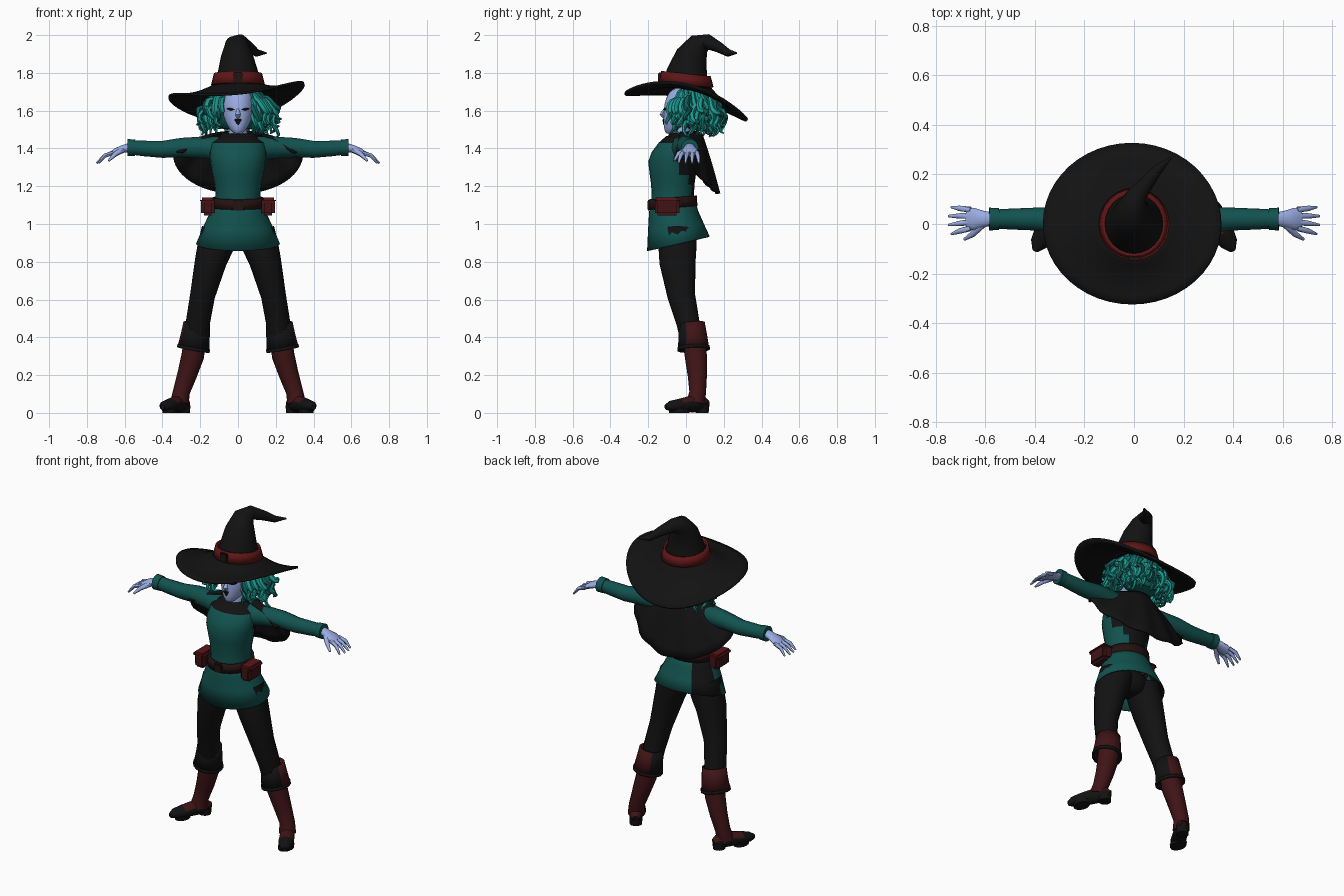
import bpy
import bmesh
import random
from math import sin, cos, pi, radians, atan2, degrees
from mathutils import Vector

random.seed(4)
cube = bpy.data.objects.get("Cube")
if cube:
    bpy.data.objects.remove(cube)


def material(name, *rgb):
    mat = bpy.data.materials.new(name)
    mat.use_nodes = True
    mat.diffuse_color = (*rgb, 1)
    shader = next(n for n in mat.node_tree.nodes if n.type == 'BSDF_PRINCIPLED')
    shader.inputs["Base Color"].default_value = (*rgb, 1)
    shader.inputs["Roughness"].default_value = 0.9
    return mat


BLACK = material("black cloth", .006, .006, .006)
TEAL = material("tunic teal", .006, .085, .078)
BRIGHT = material("bright hair teal", .012, .33, .29)
DEEP = material("deep hair teal", .006, .12, .11)
SKIN = material("pale blue skin", .32, .41, .76)
BOOT = material("boot red brown", .05, .007, .008)
RED = material("hat band red", .11, .008, .008)
BELT = material("belt brown", .018, .006, .006)


def add_loft(bm, rings, closed=True, capped=True):
    """Skin a list of point rings with quads."""
    rows = [[bm.verts.new(p) for p in ring] for ring in rings]
    count = len(rows[0])
    for low, high in zip(rows, rows[1:]):
        for i in range(count if closed else count - 1):
            j = (i + 1) % count
            bm.faces.new((low[i], low[j], high[j], high[i]))
    if capped and closed:
        bm.faces.new(rows[0])
        bm.faces.new(rows[-1])


def finish(name, bm, mats, rule=None, thick=0, smooth=0):
    """Turn a bmesh into a shaded object, painting faces by a rule."""
    bmesh.ops.recalc_face_normals(bm, faces=bm.faces)
    if rule:
        for face in bm.faces:
            face.material_index = int(rule(face.calc_center_median(), face.normal))
    mesh = bpy.data.meshes.new(name)
    bm.to_mesh(mesh)
    bm.free()
    obj = bpy.data.objects.new(name, mesh)
    bpy.context.collection.objects.link(obj)
    for mat in mats:
        mesh.materials.append(mat)
    if smooth:
        obj.modifiers.new("Smooth", 'SUBSURF').levels = smooth
    if thick:
        solid = obj.modifiers.new("Thickness", 'SOLIDIFY')
        solid.thickness, solid.offset = thick, 0
    bpy.ops.object.select_all(action='DESELECT')
    obj.select_set(True)
    bpy.context.view_layer.objects.active = obj
    bpy.ops.object.shade_smooth_by_angle(angle=radians(45))
    return obj


def loft(name, rings, mats, closed=True, capped=True, **options):
    bm = bmesh.new()
    add_loft(bm, rings, closed, capped)
    return finish(name, bm, mats, **options)


def level(x, y, z, rx, ry, tilt=0, sides=24):
    """Horizontal oval ring; tilt raises the back."""
    turns = [2 * pi * i / sides for i in range(sides)]
    return [Vector((x + rx * cos(a), y + ry * sin(a), z + tilt * sin(a))) for a in turns]


def tube_rings(path, radii, ref=(1, 0, 0), sides=14):
    """Rings square to a path; radii are numbers or (along ref, across) pairs."""
    points, rings = [Vector(p) for p in path], []
    for i, point in enumerate(points):
        tangent = (points[min(i + 1, len(points) - 1)] - points[max(i - 1, 0)]).normalized()
        u = Vector(ref)
        u = (u - tangent * u.dot(tangent)).normalized()
        v = tangent.cross(u)
        r = radii[i] if isinstance(radii[i], tuple) else (radii[i], radii[i])
        turns = [2 * pi * k / sides for k in range(sides)]
        rings.append([point + u * r[0] * cos(a) + v * r[1] * sin(a) for a in turns])
    return rings


def box(name, center, size, mat, bevel=.01):
    bm = bmesh.new()
    bmesh.ops.create_cube(bm, size=1)
    bmesh.ops.scale(bm, vec=size, verts=bm.verts)
    bmesh.ops.translate(bm, vec=center, verts=bm.verts)
    bmesh.ops.bevel(bm, geom=bm.edges[:], offset=bevel, segments=2, affect='EDGES')
    return finish(name, bm, [mat])


# Hat: drooping brim, bent cone, band and buckle
def brim_ring(t):
    ring = []
    for i in range(48):
        a = 2 * pi * i / 48
        inner = 1.735 - .012 * sin(a)
        edge = 1.62 + .035 * cos(a) - .07 * sin(a) + .085 * cos(a) ** 2
        z = inner * (1 - t) + edge * t - .02 * sin(pi * t)
        ring.append(Vector(((.12 + .24 * t) * cos(a) - .008 * t, (.125 + .2 * t) * sin(a), z)))
    return ring


loft("hat_brim", [brim_ring(i / 6) for i in range(7)], [BLACK], capped=False, thick=.012)
cone_path = [(0, 0, 1.72), (0, .005, 1.8), (-.005, .03, 1.89), (-.005, .07, 1.95),
             (.01, .115, 1.965), (.06, .175, 1.935), (.1, .225, 1.905), (.15, .268, 1.905)]
loft("hat_cone", tube_rings(cone_path, [.13, .108, .085, .062, .04, .028, .02, .004], sides=20), [BLACK])
loft("hat_band", [level(0, 0, 1.735, .137, .14, -.012), level(0, 0, 1.795, .122, .125, -.014)],
     [RED], capped=False, thick=.012)
box("band_buckle", (0, -.138, 1.775), (.05, .02, .055), BELT, .005)

# Head, neck and face
loft("head", [level(0, -.085, 1.475, .015, .02), level(0, -.062, 1.5, .045, .055),
              level(0, -.03, 1.55, .073, .09), level(0, -.02, 1.6, .085, .1),
              level(0, -.01, 1.67, .085, .1), level(0, 0, 1.73, .06, .07)], [SKIN], smooth=1)
loft("neck", [level(0, -.02, 1.4, .06, .05), level(0, -.02, 1.52, .045, .045)], [SKIN])
loft("nose", tube_rings([(0, -.112, 1.61), (0, -.126, 1.58), (0, -.114, 1.565)], [.006, .014, .01],
                        sides=8), [SKIN])
loft("mouth", tube_rings([(0, -.105, 1.565), (0, -.121, 1.55), (0, -.116, 1.525)],
                         [.004, (.02, .004), .004], sides=8), [BLACK])
for s, side in ((1, "left"), (-1, "right")):
    loft("eye_" + side, tube_rings([(s * .02, -.117, 1.605), (s * .04, -.111, 1.608), (s * .06, -.095, 1.61)],
                                   [.002, .007, .002], (0, 0, 1), 8), [BLACK])

# Hair: dark under-cap and spiralling locks that leave the face open
loft("hair_cap", [level(0, .075, 1.49, .1, .07), level(0, .06, 1.56, .14, .1),
                  level(0, .05, 1.65, .135, .115), level(0, .03, 1.73, .1, .1)], [DEEP], smooth=1)
for name, mat, amount in (("hair_curls", BRIGHT, 62), ("hair_shadow_curls", DEEP, 26)):
    bm = bmesh.new()
    for k in range(amount):
        a = radians(-90 + 38 + 284 * (k + random.random()) / amount)
        reach, drop = random.uniform(.12, .205), random.uniform(1.46, 1.55)
        phase, coil = random.uniform(0, 2 * pi), random.uniform(.012, .024)
        path, radii = [], []
        for i in range(15):
            t = i / 14
            out = .09 + (reach - .09) * sin(t * pi * .62)
            spin = phase + t * 13
            x = cos(a) * out * 1.08 + coil * t * cos(spin)
            y = .03 + sin(a) * out * .88 + coil * t * sin(spin)
            path.append((x, y, 1.7 + (drop - 1.7) * t + coil * .5 * cos(spin * 1.3)))
            radii.append(.004 + .014 * sin(pi * (.15 + .83 * t)))
        add_loft(bm, tube_rings(path, radii, (-sin(a), cos(a), .1), 6))
    finish(name, bm, [mat])

# Tunic bodice with a dark back, collar and belt
loft("bodice", [level(0, -.07, 1.1, .122, .112), level(0, -.07, 1.15, .118, .112),
                level(0, -.07, 1.21, .125, .115), level(0, -.07, 1.26, .135, .122),
                level(0, -.07, 1.33, .147, .13), level(0, -.06, 1.38, .15, .122),
                level(0, -.045, 1.43, .14, .1), level(0, -.03, 1.465, .09, .075)], [TEAL, BLACK],
     rule=lambda c, n: c.y > .13 - .5 * (c.z - 1.1) - .06 and 1.15 < c.z < 1.4 or c.z > 1.44)
loft("collar", [level(0, -.025, 1.43, .115, .085), level(0, -.015, 1.485, .075, .07, .01)], [BLACK],
     capped=False, thick=.01)
loft("belt", [level(0, -.07, 1.085, .133, .124, .01), level(0, -.07, 1.14, .128, .12, .01)], [BELT],
     capped=False, thick=.014)
box("belt_buckle", (0, -.198, 1.1), (.055, .014, .055), BELT, .005)


# Flared skirt with one dark side panel
def skirt_panel(center, normal):
    return 130 < degrees(atan2(center.y + .05, center.x)) < 176


loft("tunic_skirt", [level(0, -.07, 1.12, .123, .115, 0, 36), level(0, -.065, 1.06, .145, .127, .005, 36),
                     level(0, -.052, .98, .182, .145, .015, 36), level(0, -.04, .895, .218, .162, .037, 36)],
     [TEAL, BLACK], capped=False, rule=skirt_panel, thick=.008)
loft("hips", [level(0, -.045, .86, .06, .06), level(0, -.045, .91, .14, .1),
              level(0, -.055, 1.02, .14, .1)], [BLACK], smooth=1)

# Capelet draped over the shoulders and down the back
cape_rows = []
for row in range(8):
    t = row / 7
    ring = []
    for i in range(37):
        a = radians(-118 + 236 * i / 36)
        back = max(0, cos(a))
        front = max(0, -cos(a))
        fold = .009 * t * sin(a * 11)
        x = sin(a) * (.085 + .26 * t ** .85 - .03 * t * front)
        y = .005 + cos(a) * (.075 + .09 * t * back + .07 * t * front) + fold
        z = 1.485 + .012 * sin(pi * t) - t * (.1 + .225 * back ** .9) - .02 * front * t
        ring.append(Vector((x, y, z)))
    cape_rows.append(ring)
loft("capelet", cape_rows, [BLACK], closed=False, thick=.01)

for s, side in ((1, "left"), (-1, "right")):
    def mirrored(points):
        return [(s * x, y, z) for x, y, z in points]

    def limb(name, points, radii, mats, ref=(1, 0, 0), sides=14, **options):
        return loft(name + "_" + side, tube_rings(mirrored(points), radii, ref, sides), mats, **options)

    # Sleeve with turned cuff
    limb("sleeve", [(.1, -.02, 1.4), (.18, 0, 1.405), (.3, .015, 1.405), (.4, .02, 1.395),
                    (.5, .02, 1.4), (.57, .02, 1.405)],
         [.065, .06, .052, .046, .042, .038], [TEAL], (0, 1, 0))
    limb("sleeve_cuff", [(.545, .02, 1.404), (.585, .02, 1.405)], [.044, .046], [TEAL], (0, 1, 0))

    # Hand with spread, drooping fingers
    limb("palm", [(.57, .02, 1.405), (.61, .02, 1.398), (.645, .02, 1.385), (.675, .02, 1.37)],
         [.026, (.034, .02), (.045, .018), (.04, .012)], [SKIN], (0, 1, 0))
    for k in range(4):
        y = -.017 + .025 * k
        tip = -.04 + .036 * k
        bend = .012 * abs(k - 1.5)
        limb("finger_%d" % (k + 1), [(.66, y, 1.377), (.705, (y + tip) / 2, 1.362), (.755 - bend, tip, 1.322)],
             [.012, .011, .005], [SKIN], (0, 1, 0), 8)
    limb("thumb", [(.61, 0, 1.392), (.65, -.04, 1.37), (.685, -.062, 1.335)], [.016, .013, .006],
         [SKIN], (0, 1, 0), 8)

    # Trouser leg, split-colour cuff and boot
    limb("trouser", [(.095, -.045, .96), (.12, -.045, .88), (.145, -.045, .8), (.188, -.025, .62),
                     (.212, .01, .48), (.222, .035, .36)],
         [(.1, .1), (.095, .103), (.084, .098), (.066, .075), (.064, .063), (.058, .06)], [BLACK])
    limb("boot_cuff", [(.218, .03, .475), (.226, .036, .41), (.236, .04, .34)], [.066, .072, .08],
         [BLACK, BOOT], capped=False, thick=.01, rule=lambda c, n: (c.x * s - .226) * .9 + c.y - .036 > .012)
    limb("boot_cuff_trim", [(.234, .04, .35), (.237, .041, .333)], [.083, .084], [BLACK],
         capped=False, thick=.008)
    limb("boot_shaft", [(.225, .045, .4), (.24, .052, .3), (.27, .06, .2), (.3, .062, .11), (.31, .05, .05)],
         [.06, .06, .052, .045, .05], [BOOT])

    # Foot turned outward, dark toe and sole with a heel block
    limb("shoe", [(.272, .115, .04), (.285, .094, .045), (.32, .035, .048), (.36, -.035, .04),
                  (.385, -.08, .036), (.4, -.108, .03)],
         [(.018, .025), (.036, .04), (.042, .045), (.045, .035), (.035, .028), (.012, .014)],
         [BLACK, BOOT], (1, .55 * s, 0), 16, rule=lambda c, n: c.z > .055 and c.y > -.03)
    limb("heel", [(.29, .085, 0), (.29, .085, .04)], [.036, .038], [BLACK])
    limb("sole", [(.36, -.035, 0), (.36, -.035, .02)], [(.04, .055), (.042, .058)], [BLACK])

    # Belt pouch with flap
    box("pouch_" + side, (s * .16, -.1, 1.09), (.07, .13, .09), BOOT, .014)
    box("pouch_flap_" + side, (s * .163, -.1, 1.125), (.078, .14, .03), RED, .012)
